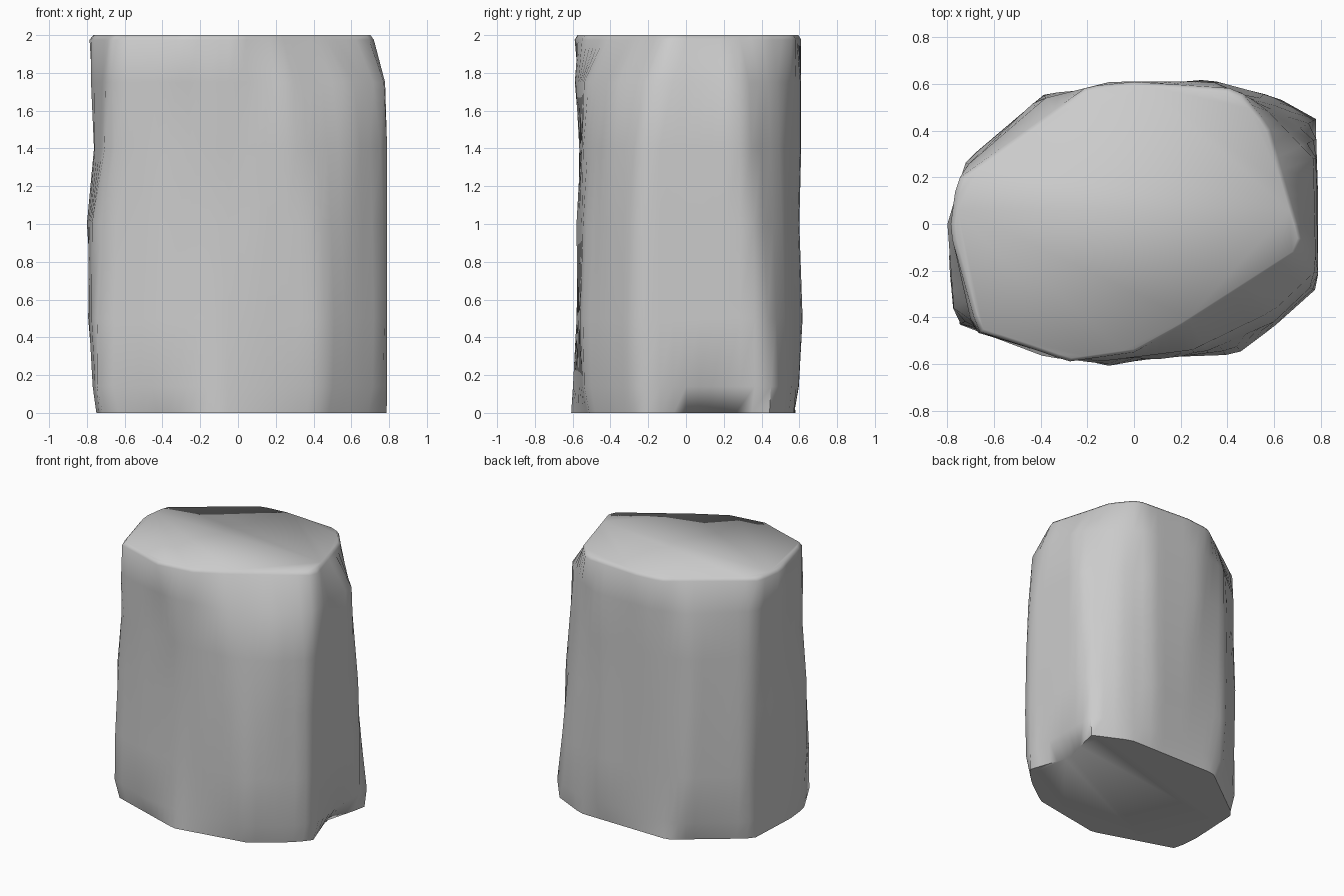
import bpy, bmesh, math
from mathutils import Vector

if "Cube" in bpy.data.objects:
    bpy.data.objects.remove(bpy.data.objects["Cube"])

SIDES = 72

# Cross-sections of the stone, from bottom to top: height, outline points
base = [(.79, -.22), (.66, -.35), (.44, -.51), (-.12, -.61), (-.73, -.41), (-.75, -.2),
        (-.73, .22), (-.25, .58), (.5, .57), (.77, .44), (.68, .1)]
foot = [(.79, -.26), (.64, -.4), (.45, -.54), (-.12, -.6), (-.38, -.57), (-.75, -.43), (-.77, -.2),
        (-.72, .26), (-.35, .56), (.32, .6), (.6, .55), (.78, .45), (.785, .1)]
low = [(.79, -.27), (.6, -.44), (.44, -.56), (-.12, -.58), (-.45, -.53), (-.77, -.42), (-.795, -.15),
       (-.71, .28), (-.38, .56), (.32, .62), (.58, .55), (.78, .41), (.79, .1)]
middle = [(.79, -.26), (.62, -.41), (.42, -.54), (.1, -.58), (-.4, -.55), (-.77, -.4), (-.8, 0),
          (-.72, .27), (-.4, .54), (0, .6), (.32, .6), (.58, .53), (.78, .35)]
high = [(.79, -.24), (.6, -.42), (.3, -.55), (-.1, -.565), (-.45, -.52), (-.7, -.44), (-.765, -.1),
        (-.74, .23), (-.42, .53), (-.1, .61), (.34, .61), (.57, .51), (.78, .31)]
shoulder = [(.78, -.2), (.6, -.37), (.25, -.54), (-.15, -.59), (-.42, -.54), (-.69, -.46), (-.78, -.06),
            (-.74, .23), (-.38, .54), (-.1, .61), (.34, .61), (.55, .51), (.77, .28)]
crown = [(.73, -.1), (.2, -.44), (0, -.55), (-.28, -.59), (-.42, -.54), (-.67, -.46), (-.79, -.03),
         (-.76, .19), (-.2, .59), (0, .61), (.45, .58), (.58, .42)]
levels = [(0, base, 1), (.14, foot, 1), (.5, low, 1), (1, middle, 1), (1.4, high, 1),
          (1.75, shoulder, 1), (1.975, crown, 1), (2, crown, .975)]


def radius(outline, angle):
    """Distance from the axis to the outline in one direction."""
    d = Vector((math.cos(angle), math.sin(angle)))
    for p, q in zip(outline, outline[1:] + outline[:1]):
        p, e = Vector(p), Vector(q) - Vector(p)
        det = d.cross(e)
        if abs(det) < 1e-9:
            continue
        r, t = p.cross(e) / det, p.cross(d) / det
        if r > 0 and -1e-6 <= t <= 1 + 1e-6:
            return r
    return .6


# Loft the sections into a closed stone block with a softened top rim
bm = bmesh.new()
rings = []
for z, outline, scale in levels:
    ring = []
    for i in range(SIDES):
        a = 2 * math.pi * i / SIDES
        r = radius(outline, a) * scale
        ring.append(bm.verts.new((r * math.cos(a), r * math.sin(a), z)))
    rings.append(ring)
for lower, upper in zip(rings, rings[1:]):
    for i in range(SIDES):
        j = (i + 1) % SIDES
        bm.faces.new((lower[i], lower[j], upper[j], upper[i]))
bm.faces.new(rings[-1])
bm.faces.new(rings[0][::-1])
bmesh.ops.recalc_face_normals(bm, faces=bm.faces)

mesh = bpy.data.meshes.new("stone_block")
bm.to_mesh(mesh)
bm.free()
stone = bpy.data.objects.new("stone_block", mesh)
bpy.context.collection.objects.link(stone)
bpy.context.view_layer.objects.active = stone
stone.select_set(True)
bpy.ops.object.shade_smooth_by_angle(angle=math.radians(65))
